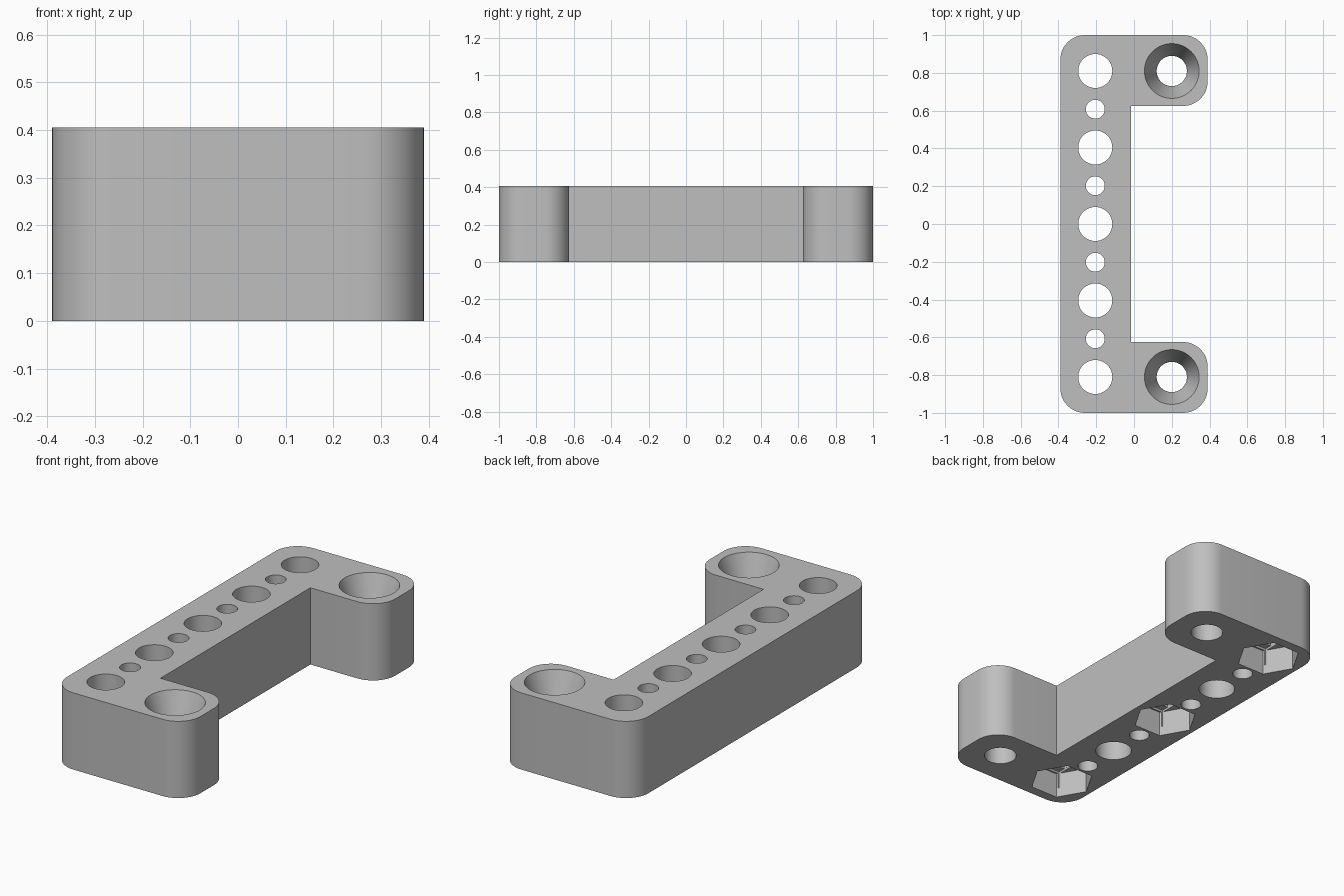
import bpy, bmesh, math
from mathutils import Matrix, Vector

cube = bpy.data.objects.get("Cube")
if cube:
    bpy.data.objects.remove(cube, do_unlink=True)

H = 0.405                 # block height
PITCH = 0.405             # spacing of the large holes
HOLE_X, ARM_X = -0.205, 0.2
ARM_Y = 2 * PITCH
HEX_DEPTH, STEP = 0.135, 0.012
SINK_DEPTH = 0.18

grey = bpy.data.materials.new("light_grey")
grey.use_nodes = True
colour = (0.52, 0.52, 0.52, 1)
grey.diffuse_color = colour
grey.node_tree.nodes["Principled BSDF"].inputs["Base Color"].default_value = colour


def make_object(name, bm):
    bmesh.ops.recalc_face_normals(bm, faces=bm.faces)
    mesh = bpy.data.meshes.new(name)
    bm.to_mesh(mesh)
    bm.free()
    mesh.materials.append(grey)
    obj = bpy.data.objects.new(name, mesh)
    bpy.context.collection.objects.link(obj)
    return obj


def add_cone(bm, x, y, z0, z1, r0, r1, sides=64):
    bmesh.ops.create_cone(bm, cap_ends=True, segments=sides, radius1=r0, radius2=r1,
                          depth=z1 - z0, matrix=Matrix.Translation((x, y, (z0 + z1) / 2)))


def add_box(bm, x, y, z0, z1, sx, sy):
    m = Matrix.Translation((x, y, (z0 + z1) / 2)) @ Matrix.Diagonal((sx, sy, z1 - z0, 1))
    bmesh.ops.create_cube(bm, size=1, matrix=m)


def rounded_outline(corners, steps=12):
    """Replace each (x, y, radius) corner by a tangent arc."""
    pts = []
    for i, (x, y, r) in enumerate(corners):
        c = Vector((x, y))
        if not r:
            pts.append(c)
            continue
        a = (Vector(corners[i - 1][:2]) - c).normalized() * r
        b = (Vector(corners[(i + 1) % len(corners)][:2]) - c).normalized() * r
        for k in range(steps + 1):
            t = k / steps * math.pi / 2
            pts.append(c + a * (1 - math.sin(t)) + b * (1 - math.cos(t)))
    return pts


# C-shaped block with rounded outer corners
R = 0.13
outline = rounded_outline([(-0.39, -1, R), (0.39, -1, R), (0.39, -0.625, R), (-0.015, -0.625, 0),
                           (-0.015, 0.625, 0), (0.39, 0.625, R), (0.39, 1, R), (-0.39, 1, R)])
bm = bmesh.new()
face = bm.faces.new([bm.verts.new((p.x, p.y, 0)) for p in outline])
top = bmesh.ops.extrude_face_region(bm, geom=[face])["geom"]
bmesh.ops.translate(bm, vec=(0, 0, H), verts=[v for v in top if isinstance(v, bmesh.types.BMVert)])
block = make_object("bracket_block", bm)

cutters = []

# Through holes: alternating large and small in the spine, one in each arm
bm = bmesh.new()
for i in range(-4, 5):
    r = 0.09 if i % 2 == 0 else 0.05
    add_cone(bm, HOLE_X, i * PITCH / 2, -0.1, H + 0.1, r, r)
for s in (-1, 1):
    add_cone(bm, ARM_X, s * ARM_Y, -0.1, H + 0.1, 0.08, 0.08)
cutters.append(make_object("through_hole_cutter", bm))

# Deep tapered screw seats in the arms
bm = bmesh.new()
slope = (0.145 - 0.0805) / SINK_DEPTH
for s in (-1, 1):
    add_cone(bm, ARM_X, s * ARM_Y, H - SINK_DEPTH, H + 0.05, 0.0805, 0.145 + slope * 0.05)
cutters.append(make_object("screw_seat_cutter", bm))

# Hexagonal nut pockets underneath, with two shallow stepped layers above
hexes, slots, squares = bmesh.new(), bmesh.new(), bmesh.new()
for y in (-ARM_Y, 0, ARM_Y):
    first = len(hexes.verts)
    add_cone(hexes, HOLE_X, y, -0.05, HEX_DEPTH, 0.16, 0.16, 6)
    hexes.verts.ensure_lookup_table()
    new = hexes.verts[first:]
    # Turn the hexagon so that two corners point along x
    if max(v.co.x for v in new) < HOLE_X + 0.15:
        bmesh.ops.rotate(hexes, verts=new, cent=(HOLE_X, y, 0),
                         matrix=Matrix.Rotation(math.radians(30), 3, "Z"))
    add_box(slots, HOLE_X, y, 0.05, HEX_DEPTH + STEP, 0.181, 0.26)
    add_box(squares, HOLE_X, y, 0.06, HEX_DEPTH + 2 * STEP, 0.1806, 0.1806)
cutters += [make_object("nut_pocket_cutter", hexes), make_object("slot_step_cutter", slots),
            make_object("square_step_cutter", squares)]

# Cut everything, then drop the cutters
bpy.ops.object.select_all(action="DESELECT")
bpy.context.view_layer.objects.active = block
block.select_set(True)
for cutter in cutters:
    mod = block.modifiers.new(cutter.name, "BOOLEAN")
    mod.operation, mod.solver, mod.object = "DIFFERENCE", "EXACT", cutter
    bpy.ops.object.modifier_apply(modifier=mod.name)
    bpy.data.objects.remove(cutter, do_unlink=True)

bpy.ops.object.shade_smooth_by_angle(angle=math.radians(16))
